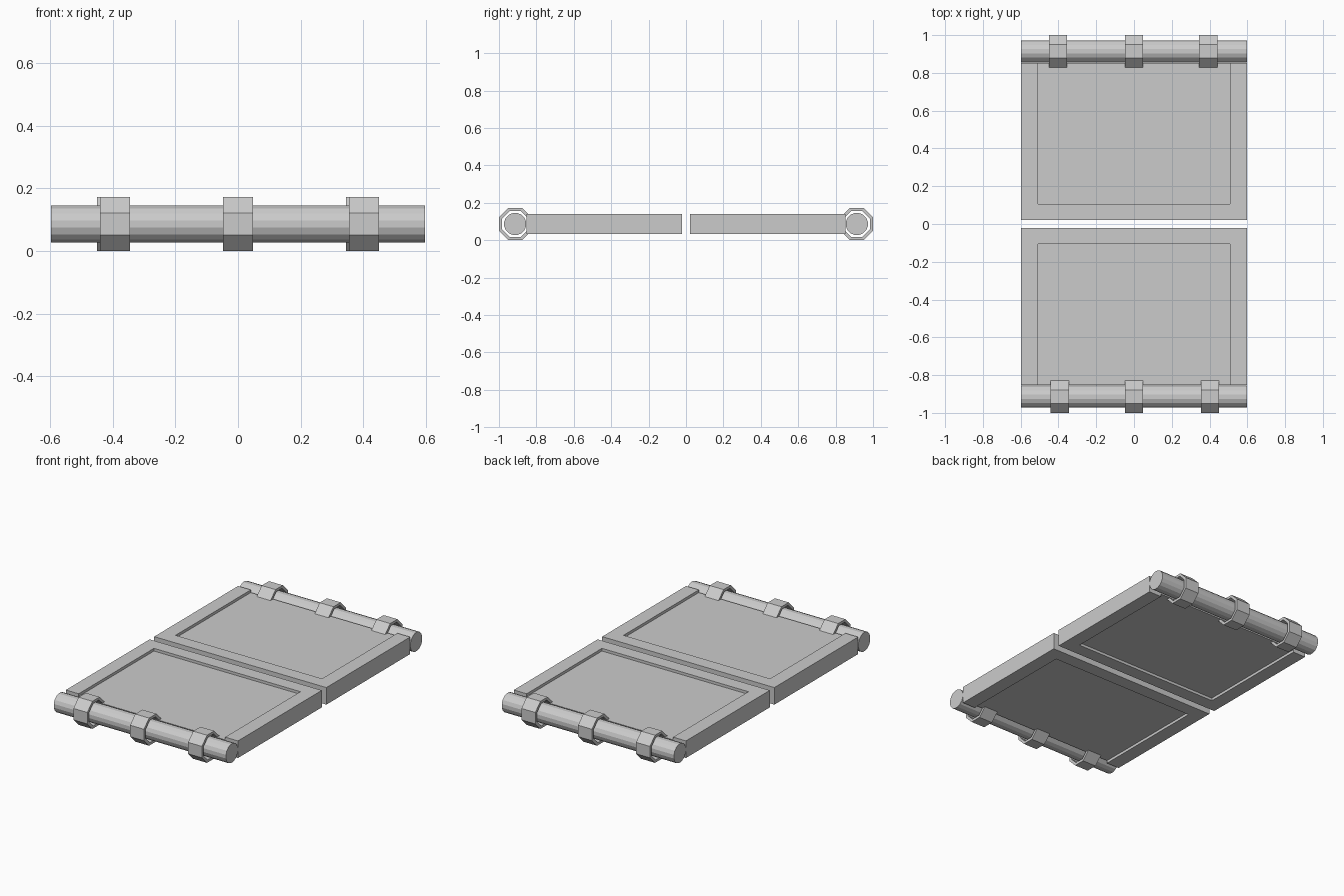
import bpy, bmesh
from math import pi, cos, sin

if "Cube" in bpy.data.objects:
    bpy.data.objects.remove(bpy.data.objects["Cube"])

ZC = 0.0865          # mid height of everything
ROD_Y = -0.9135      # axis of the front rod


def finish(name, bm, turn):
    """Turn the part half way round for the back leaf and link it."""
    if turn:
        for v in bm.verts:
            v.co.x, v.co.y = -v.co.x, -v.co.y
    bmesh.ops.recalc_face_normals(bm, faces=bm.faces)
    me = bpy.data.meshes.new(name)
    bm.to_mesh(me)
    bm.free()
    bpy.context.collection.objects.link(bpy.data.objects.new(name, me))


def sweep_x(loops, x0, x1):
    """Extrude an outline (or an outer/inner pair of outlines) along x."""
    bm = bmesh.new()
    rings = [[[bm.verts.new((x, y, z)) for y, z in lp] for x in (x0, x1)]
             for lp in loops]
    n = len(loops[0])
    for a, b in rings:
        for i in range(n):
            j = (i + 1) % n
            bm.faces.new((a[i], a[j], b[j], b[i]))
    for e in (0, 1):
        if len(loops) == 1:
            bm.faces.new(rings[0][e])
        else:
            o, h = rings[0][e], rings[1][e]
            for i in range(n):
                j = (i + 1) % n
                bm.faces.new((o[i], o[j], h[j], h[i]))
    return bm


def circle(r, n, phase=0.0):
    return [(ROD_Y + r * cos(2 * pi * i / n + phase),
             ZC + r * sin(2 * pi * i / n + phase)) for i in range(n)]


def panel(turn, tag):
    """Flat leaf: a U-shaped frame with a thinner sheet inside it."""
    x, xi = 0.597, 0.508
    y0, yi, y1 = -0.853, -0.107, -0.0225
    outline = [(-x, y0), (-xi, y0), (-xi, yi), (xi, yi),
               (xi, y0), (x, y0), (x, y1), (-x, y1)]
    sheet = [(-xi, y0), (xi, y0), (xi, yi), (-xi, yi)]
    for name, pts, half in (("panel_frame", outline, 0.0535),
                            ("panel_sheet", sheet, 0.0365)):
        bm = bmesh.new()
        f = bm.faces.new([bm.verts.new((px, py, ZC - half)) for px, py in pts])
        ext = bmesh.ops.extrude_face_region(bm, geom=[f])
        for v in ext["geom"]:
            if isinstance(v, bmesh.types.BMVert):
                v.co.z += 2 * half
        finish(f"{tag}_{name}", bm, turn)


for turn, tag in ((False, "front"), (True, "back")):
    panel(turn, tag)
    # hinge rod
    finish(f"{tag}_rod", sweep_x([circle(0.06, 16, pi / 16)], -0.597, 0.597), turn)
    # eight-sided collars around the rod
    for k, cx in enumerate((-0.393, 0.0, 0.402)):
        loops = [circle(0.0865 / cos(pi / 8), 8, pi / 8),
                 circle(0.07 / cos(pi / 8), 8, pi / 8)]
        finish(f"{tag}_collar_{k + 1}", sweep_x(loops, cx - 0.048, cx + 0.048), turn)
